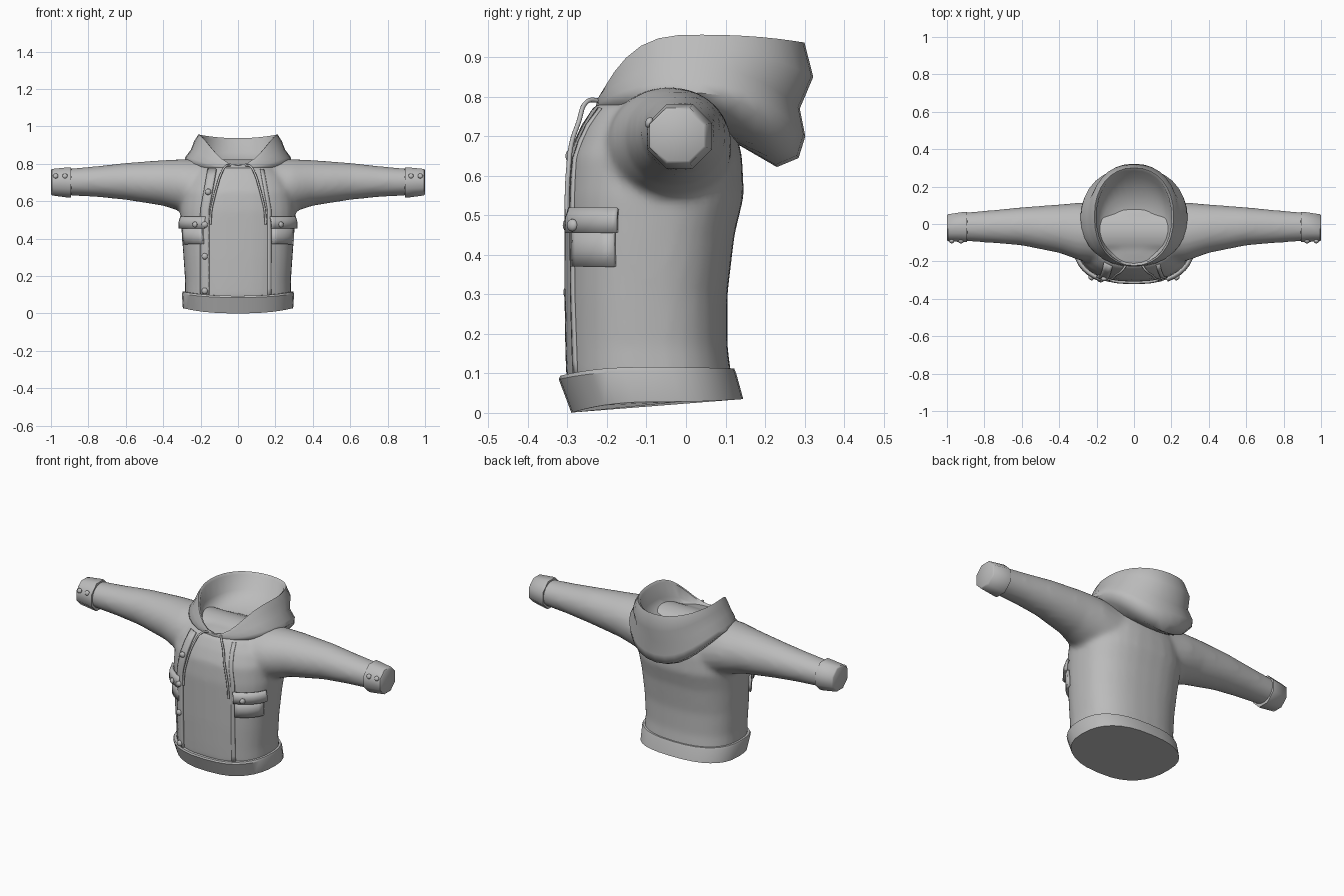
import bpy, bmesh, math
from mathutils import Vector
from mathutils.bvhtree import BVHTree

cube = bpy.data.objects.get("Cube")
if cube:
    bpy.data.objects.remove(cube, do_unlink=True)

grey = bpy.data.materials.new("cloth_grey")
grey.use_nodes = True
grey.diffuse_color = (0.5, 0.5, 0.5, 1)
grey.node_tree.nodes["Principled BSDF"].inputs["Base Color"].default_value = (0.5, 0.5, 0.5, 1)


def finish(name, bm, angle=40):
    bmesh.ops.recalc_face_normals(bm, faces=bm.faces)
    mesh = bpy.data.meshes.new(name)
    bm.to_mesh(mesh)
    bm.free()
    mesh.materials.append(grey)
    obj = bpy.data.objects.new(name, mesh)
    bpy.context.collection.objects.link(obj)
    bpy.ops.object.select_all(action='DESELECT')
    obj.select_set(True)
    bpy.context.view_layer.objects.active = obj
    bpy.ops.object.shade_smooth_by_angle(angle=math.radians(angle))
    return obj


def power(v, k):
    return math.copysign(abs(v) ** (2 / k), v)


def ring(rx, front, back, zf, zs=None, zb=None, k=2.5, n=32, p=3):
    """Horizontal loop whose height differs at the front, sides and back."""
    zs = zf if zs is None else zs
    zb = zs if zb is None else zb
    pts = []
    for i in range(n):
        a = 2 * math.pi * i / n
        c, s = math.cos(a), math.sin(a)
        z = zs + (zf - zs) * c ** p if c > 0 else zs + (zb - zs) * c * c
        y = (front + back) / 2 - (back - front) / 2 * power(c, k)
        pts.append((rx * power(s, k), y, z))
    return pts


def arm_ring(x, y0, y1, z0, z1, n=24):
    """Upright loop around the sleeve axis."""
    turn = [2 * math.pi * (i + 0.5) / n for i in range(n)]
    return [(x, (y0 + y1) / 2 + (y1 - y0) / 2 * math.cos(a),
             (z0 + z1) / 2 + (z1 - z0) / 2 * math.sin(a)) for a in turn]


def loft(bm, rings, caps=(True, True)):
    rows = [[bm.verts.new(p) for p in r] for r in rings]
    for a, b in zip(rows, rows[1:]):
        for i in range(len(a)):
            j = (i + 1) % len(a)
            bm.faces.new((a[i], a[j], b[j], b[i]))
    for row, cap in ((rows[0], caps[0]), (rows[-1], caps[1])):
        if cap:
            bm.faces.new(row)


# Torso and sleeves, fused into one smooth garment
bm = bmesh.new()
torso = [(.285, -.303, .118, .07), (.283, -.306, .105, .17), (.292, -.308, .105, .3),
         (.303, -.308, .123, .45), (.31, -.308, .147, .55), (.3, -.298, .142, .65),
         (.27, -.268, .125, .72), (.21, -.232, .09, .78), (.11, -.15, .05, .8)]
loft(bm, [ring(*t) for t in torso])
arm = [(.2, -.21, .115, .5, .825), (.29, -.195, .115, .54, .825), (.4, -.155, .105, .575, .82),
       (.6, -.115, .09, .607, .805), (.75, -.102, .075, .622, .788), (.93, -.09, .06, .632, .772)]
loft(bm, [arm_ring(-a[0], *a[1:]) for a in reversed(arm)] + [arm_ring(*a) for a in arm])
body = finish("jacket_body", bm, 60)
remesh = body.modifiers.new("fuse", 'REMESH')
remesh.mode = 'VOXEL'
remesh.voxel_size = 0.014
remesh.use_smooth_shade = True
soften = body.modifiers.new("soften", 'SMOOTH')
soften.factor = 0.5
soften.iterations = 8

# Waistband
bm = bmesh.new()
loft(bm, [ring(.295, -.29, .145, 0, .028, .035, p=2), ring(.3, -.322, .127, .085, .105, .1, p=2),
          ring(.296, -.318, .122, .094, .116, .112, p=2), ring(.27, -.29, .1, .094, .116, .112, p=2)])
finish("waistband", bm, 30)

# Hood: neck floor, inner wall, rim, rolled outside and drooping back
bm = bmesh.new()
hood = [(.1, -.13, .09, .785, .785, .785), (.17, -.19, .15, .772, .8, .81),
        (.2, -.205, .25, .775, .85, .86), (.2, -.215, .285, .79, .945, .925),
        (.212, -.222, .3, .793, .957, .937), (.235, -.227, .322, .79, .92, .85),
        (.252, -.226, .288, .785, .875, .77), (.282, -.228, .302, .777, .835, .7),
        (.287, -.222, .285, .768, .81, .645), (.265, -.21, .23, .76, .785, .622),
        (.2, -.19, .13, .75, .75, .68)]
loft(bm, [ring(*h, k=2.2) for h in hood], (True, False))
finish("hood", bm, 50)

# Cuffs
for side, label in ((1, "left"), (-1, "right")):
    bm = bmesh.new()
    cuff = [(.89, -.08, .05, .64, .765), (.893, -.104, .072, .612, .788), (.905, -.104, .072, .612, .788),
            (.995, -.098, .058, .625, .778), (1, -.09, .05, .633, .77)]
    loft(bm, [arm_ring(side * c[0], *c[1:], n=8) for c in cuff])
    finish(label + "_cuff", bm, 50)

# Surface lookup used to seat the details on the cloth
bpy.context.view_layer.update()
surface = BVHTree.FromObject(body, bpy.context.evaluated_depsgraph_get())


def seat(x, z, direction=Vector((0, 1, 0)), lift=0.0):
    start = Vector((x, -0.08, z)) - direction
    hit, normal, _, _ = surface.ray_cast(start, direction)
    return hit - direction * lift


def patch(name, grid, thickness):
    """Cloth panel through a grid of points, thickened inwards."""
    bm = bmesh.new()
    rows = [[bm.verts.new(p) for p in r] for r in grid]
    for a, b in zip(rows, rows[1:]):
        for i in range(len(a) - 1):
            bm.faces.new((a[i], a[i + 1], b[i + 1], b[i]))
    obj = finish(name, bm, 35)
    solid = obj.modifiers.new("thickness", 'SOLIDIFY')
    solid.thickness = thickness
    solid.offset = 0
    return obj


def button(name, place, direction, radius):
    bm = bmesh.new()
    bmesh.ops.create_uvsphere(bm, u_segments=12, v_segments=8, radius=radius)
    obj = finish(name, bm, 60)
    obj.location = place
    obj.rotation_euler = direction.to_track_quat('Z', 'Y').to_euler()
    obj.scale = (1, 1, 0.7)


def cord(name, points, radius):
    curve = bpy.data.curves.new(name, 'CURVE')
    curve.dimensions = '3D'
    curve.bevel_depth = radius
    curve.bevel_resolution = 2
    curve.use_fill_caps = True
    curve.resolution_u = 6
    spline = curve.splines.new('BEZIER')
    spline.bezier_points.add(len(points) - 1)
    for bp, p in zip(spline.bezier_points, points):
        bp.co = p
        bp.handle_left_type = bp.handle_right_type = 'AUTO'
    curve.materials.append(grey)
    bpy.context.collection.objects.link(bpy.data.objects.new(name, curve))


# Front placket flap and the seam on the other side
heights = [.09 + .68 * i / 16 for i in range(17)]
inward = lambda z: max(0, z - .55) * .18
patch("button_placket", [[seat(x + inward(z), z, lift=.008) for x in (-.2, -.185, -.17, -.155)]
                         for z in heights], .012)
patch("front_seam", [[seat(x - inward(z), z, lift=.002) for x in (.158, .168, .178)]
                     for z in heights], .008)
for i, z in enumerate((.65, .475, .305, .12)):
    button(f"placket_button_{i + 1}", seat(-.178 + inward(z), z, lift=.018), Vector((0, -1, 0)), .017)

# Paired details
for side, label in ((1, "left"), (-1, "right")):
    # Chest pockets with buttoned flaps, wrapped round the front corners
    def pocket_point(u, z, lift):
        a = math.radians(u)
        return seat(0, z, Vector((-side * math.sin(a), math.cos(a), 0)), lift)
    spread = [41 + 6 * i for i in range(6)]
    patch(label + "_pocket", [[pocket_point(u, z, .006) for u in spread]
                              for z in (.37, .41, .46)], .016)
    patch(label + "_pocket_flap", [[pocket_point(u, z, lift) for u in [39] + spread + [73]]
                                   for z, lift in ((.455, .02), (.49, .018), (.517, .008))], .014)
    outward = Vector((side * .75, -.66, 0))
    button(label + "_pocket_button", pocket_point(48, .475, .03), outward, .016)

    # Drawstrings hanging from the hood
    low = [seat(side * x, z, lift=.008) for x, z in ((.128, .62), (.143, .55), (.148, .475))]
    cord(label + "_drawstring", [(side * .04, -.215, .79), (side * .065, -.25, .788),
                                 (side * .095, -.272, .735), (side * .112, -.29, .68)] + low, .006)

    # Cuff buttons
    for i, x in enumerate((.925, .975)):
        button(f"{label}_cuff_button_{i + 1}", (side * x, -.093, .735), Vector((0, -.9, .4)), .014)
